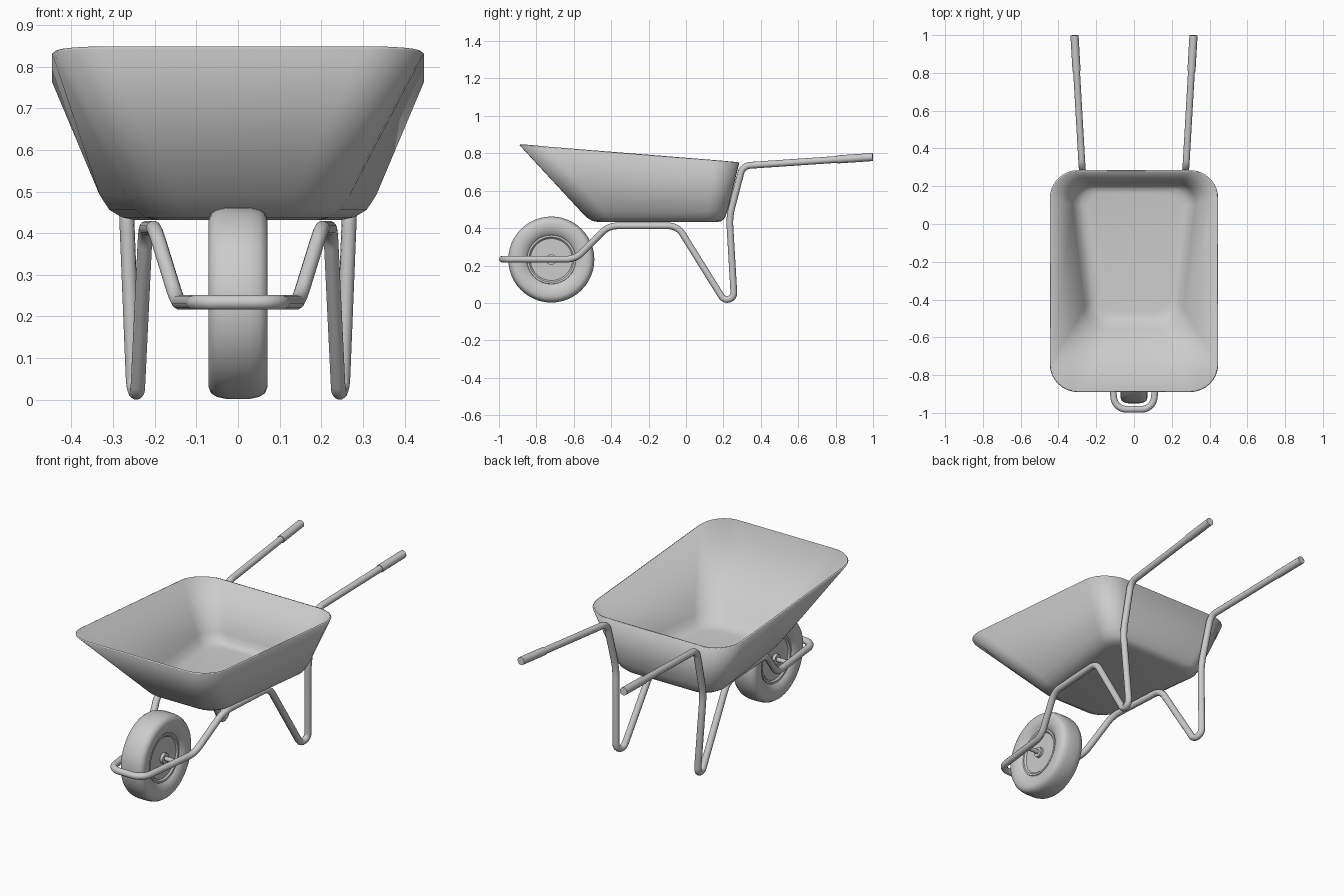
import bpy, bmesh, math
from mathutils import Vector

if "Cube" in bpy.data.objects:
    bpy.data.objects.remove(bpy.data.objects["Cube"])


def corner(a, p, b, d, n=8):
    """Round the corner a-p-b, starting d away from p on each side."""
    u, v = (a - p).normalized(), (b - p).normalized()
    turn = math.pi - u.angle(v)
    h = 4 / 3 * math.tan(turn / 4) * d / math.tan(turn / 2)
    c = [p + u * d, p + u * (d - h), p + v * (d - h), p + v * d]
    out = []
    for i in range(n + 1):
        t = i / n
        s = 1 - t
        out.append(c[0] * s**3 + c[1] * 3 * s * s * t + c[2] * 3 * s * t * t + c[3] * t**3)
    return out


def finish(name, bm, angle=40):
    bmesh.ops.recalc_face_normals(bm, faces=bm.faces)
    me = bpy.data.meshes.new(name)
    bm.to_mesh(me)
    bm.free()
    ob = bpy.data.objects.new(name, me)
    bpy.context.collection.objects.link(ob)
    bpy.ops.object.select_all(action='DESELECT')
    bpy.context.view_layer.objects.active = ob
    ob.select_set(True)
    bpy.ops.object.shade_smooth_by_angle(angle=math.radians(angle))
    return ob


def tube(name, pts, radius):
    cu = bpy.data.curves.new(name, 'CURVE')
    cu.dimensions = '3D'
    cu.bevel_depth = radius
    cu.bevel_resolution = 4
    cu.use_fill_caps = True
    sp = cu.splines.new('POLY')
    sp.points.add(len(pts) - 1)
    for q, p in zip(sp.points, pts):
        q.co = (*p, 1)
    sp.use_smooth = True
    ob = bpy.data.objects.new(name, cu)
    bpy.context.collection.objects.link(ob)
    bpy.ops.object.select_all(action='DESELECT')
    bpy.context.view_layer.objects.active = ob
    ob.select_set(True)
    bpy.ops.object.convert(target='MESH')
    bpy.ops.object.shade_smooth_by_angle(angle=math.radians(50))


def lathe(name, prof, centre, n=48):
    """Revolve (radius, x) points about the x axis."""
    bm = bmesh.new()
    rings = []
    for r, x in prof:
        rings.append([bm.verts.new((x, centre[1] + r * math.cos(2 * math.pi * i / n),
                                    centre[2] + r * math.sin(2 * math.pi * i / n))) for i in range(n)])
    for a, b in zip(rings, rings[1:]):
        for i in range(n):
            j = (i + 1) % n
            bm.faces.new((a[i], a[j], b[j], b[i]))
    for ring in (rings[0], rings[-1]):
        bm.faces.new(ring)
    return finish(name, bm)


# Tray: rounded rings lofted from floor to sloping rim
# y front, y back, half width front, half width back, z front, z back, corner size
levels = [(-.465, .165, .185, .26, .432, .432, .09),
          (-.50, .192, .21, .29, .438, .438, .10),
          (-.53, .208, .232, .322, .456, .456, .11),
          (-.565, .222, .255, .346, .492, .492, .12),
          (-.89, .285, .446, .446, .843, .75, .15)]
bm = bmesh.new()
rings = []
for yf, yb, wf, wb, zf, zb, d in levels:
    quad = [Vector(p) for p in ((-wf, yf, zf), (wf, yf, zf), (wb, yb, zb), (-wb, yb, zb))]
    pts = []
    for i in range(4):
        pts += corner(quad[i - 1], quad[i], quad[(i + 1) % 4], d)
    rings.append([bm.verts.new(p) for p in pts])
for a, b in zip(rings, rings[1:]):
    for i in range(len(a)):
        j = (i + 1) % len(a)
        bm.faces.new((a[i], a[j], b[j], b[i]))
bm.faces.new(rings[0])
bmesh.ops.recalc_face_normals(bm, faces=bm.faces)
if rings[0][0].link_faces and max(bm.faces, key=lambda f: len(f.verts)).normal.z > 0:
    bmesh.ops.reverse_faces(bm, faces=bm.faces)
tray = finish("tray", bm)
mod = tray.modifiers.new("sheet", 'SOLIDIFY')
mod.thickness = .008
mod.offset = -1

# Frame: one bent tube from handle to handle, passing round the wheel
path = [((.315, .999, .78), 0), ((.275, .303, .733), .04), ((.268, .232, .46), .05),
        ((.246, .264, -.085), .142), ((.222, -.045, .412), .05), ((.2, -.415, .412), .05),
        ((.145, -.59, .234), .05), ((.1, -.981, .234), .06)]
path = [(Vector(p), d) for p, d in path]
path += [(Vector((-p.x, p.y, p.z)), d) for p, d in reversed(path)]
pts = [path[0][0]]
for i in range(1, len(path) - 1):
    pts += corner(path[i - 1][0], path[i][0], path[i + 1][0], path[i][1])
pts.append(path[-1][0])
tube("frame", pts, .018)

# Handle grips
for side, s in (("left", -1), ("right", 1)):
    end, bend = path[0][0].copy(), path[1][0].copy()
    end.x *= s
    bend.x *= s
    tube("grip_" + side, [end, end + (bend - end).normalized() * .19], .0215)

# Wheel
hub = (0, -.72, .232)


def both(half):
    return half + [(r, -x) for r, x in reversed(half)]


lathe("tyre", both([(.125, .044), (.133, .051), (.146, .062), (.17, .07), (.2, .071), (.216, .065),
                    (.225, .051), (.23, .028)]), hub)
lathe("wheel_rim", both([(.04, .02), (.085, .02), (.1, .026), (.112, .044), (.12, .052), (.13, .052),
                         (.133, .045)])[:7] + both([(.133, .045)])[1:] +
      [(.13, -.052), (.12, -.052), (.112, -.044), (.1, -.026), (.085, -.02), (.04, -.02)], hub)
lathe("hub", both([(.028, .06)]), hub, 24)
lathe("axle", both([(.012, .13)]), hub, 16)
